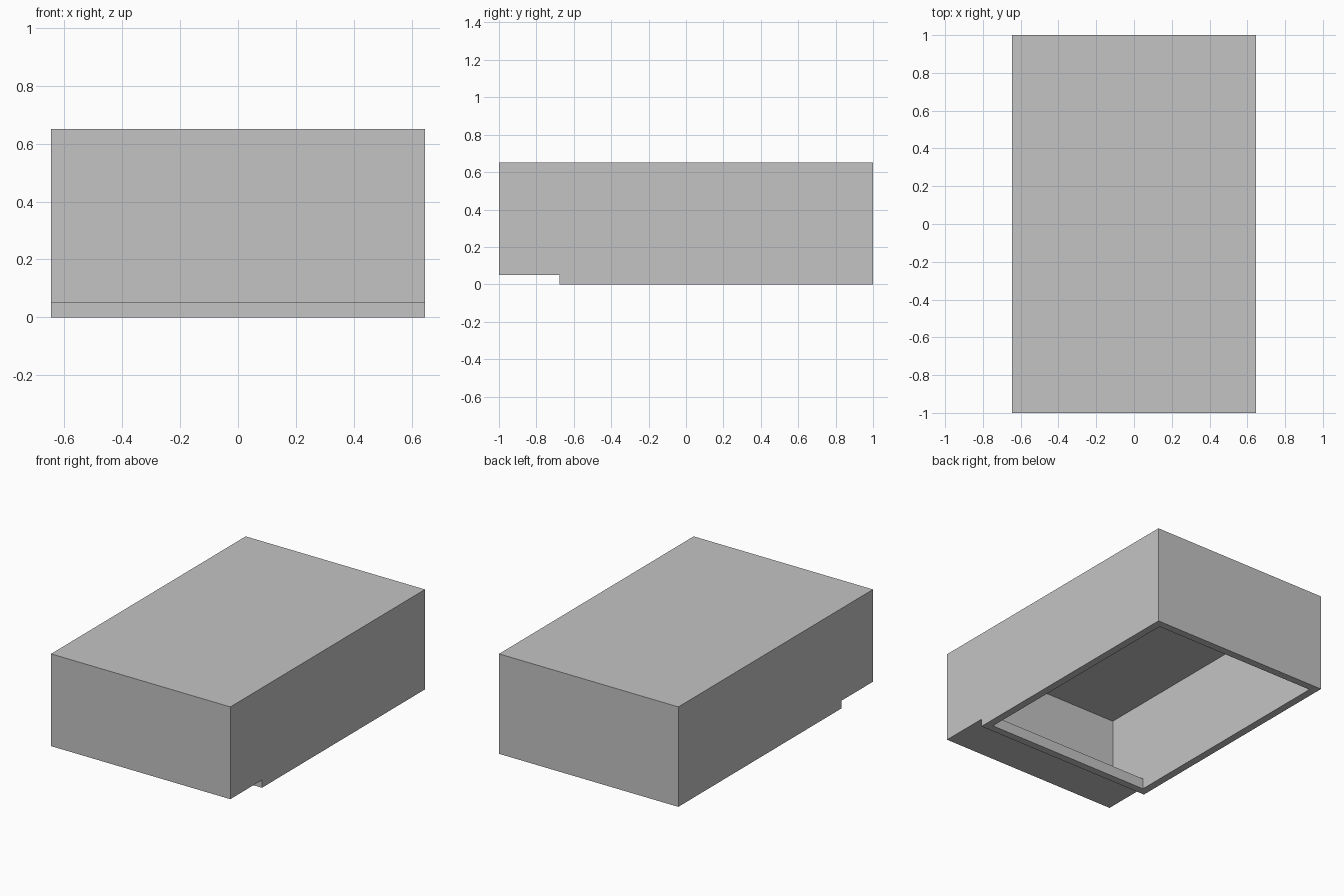
import bpy
import bmesh

if "Cube" in bpy.data.objects:
    bpy.data.objects.remove(bpy.data.objects["Cube"])

HALF_WIDTH = 0.645
WALL = 0.05


def extrude_profile(name, profile, half_width):
    """Make a closed prism from a (y, z) profile, extruded along x."""
    bm = bmesh.new()
    face = bm.faces.new([bm.verts.new((-half_width, y, z)) for y, z in profile])
    side = bmesh.ops.extrude_face_region(bm, geom=[face])["geom"]
    verts = [v for v in side if isinstance(v, bmesh.types.BMVert)]
    bmesh.ops.translate(bm, vec=(2 * half_width, 0, 0), verts=verts)
    bmesh.ops.recalc_face_normals(bm, faces=bm.faces)
    mesh = bpy.data.meshes.new(name)
    bm.to_mesh(mesh)
    bm.free()
    obj = bpy.data.objects.new(name, mesh)
    bpy.context.collection.objects.link(obj)
    return obj


grey = bpy.data.materials.new("plain grey")
grey.diffuse_color = (0.55, 0.55, 0.55, 1)
grey.use_nodes = True
grey.node_tree.nodes["Principled BSDF"].inputs["Base Color"].default_value = grey.diffuse_color

# Outer housing with a raised front step
housing = extrude_profile("housing", [
    (-1, 0.05), (-0.675, 0.05), (-0.675, 0), (1, 0), (1, 0.65), (-1, 0.65),
], HALF_WIDTH)

# Cavity open at the bottom, reaching forward over the step floor
cavity = extrude_profile("cavity_cutter", [
    (-0.625, -0.1), (1 - WALL, -0.1), (1 - WALL, 0.6),
    (-0.91, 0.6), (-0.91, 0.07), (-0.625, 0.07),
], HALF_WIDTH - WALL)
for obj in (housing, cavity):
    obj.data.materials.append(grey)
cavity.hide_render = True
cavity.display_type = 'WIRE'

# Hollow out the housing
cut = housing.modifiers.new("hollow", 'BOOLEAN')
cut.operation = 'DIFFERENCE'
cut.solver = 'EXACT'
cut.object = cavity
